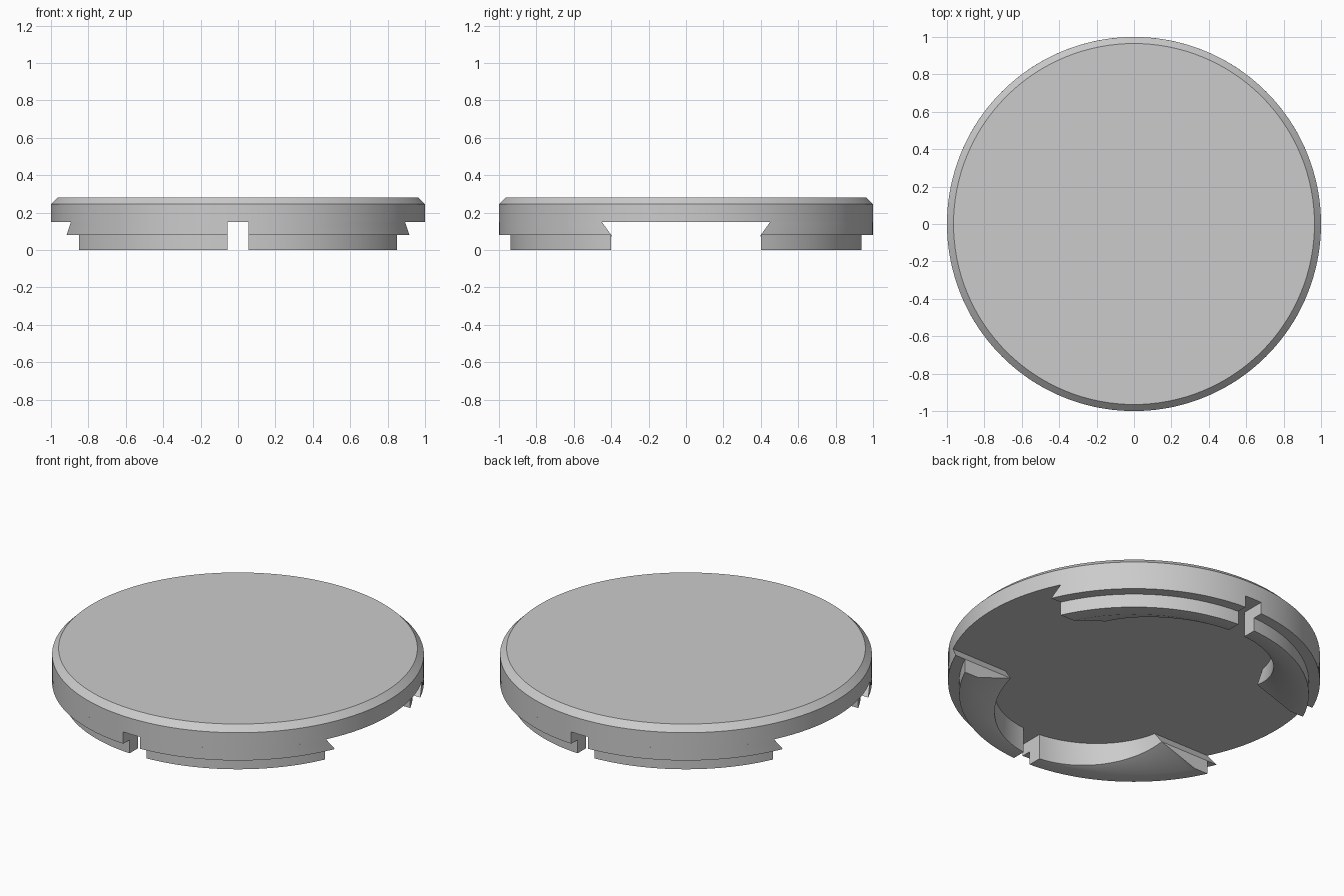
import bpy, bmesh, math

cube = bpy.data.objects.get("Cube")
if cube:
    bpy.data.objects.remove(cube, do_unlink=True)

grey = bpy.data.materials.new("plain_grey")
grey.use_nodes = True
COLOUR = (0.6, 0.6, 0.6, 1)
grey.diffuse_color = COLOUR
grey.node_tree.nodes["Principled BSDF"].inputs["Base Color"].default_value = COLOUR

SEAT, STEP = 0.15, 0.08       # underside of the cover, ledge of the feet
INNER, BULGE = 0.86, 0.196    # inner radius of a foot, how far its free end thickens
SWEEP = 0.925                 # angle from the slot to the free end


def finish(bm, name):
    bmesh.ops.recalc_face_normals(bm, faces=bm.faces)
    mesh = bpy.data.meshes.new(name)
    bm.to_mesh(mesh)
    bm.free()
    mesh.materials.append(grey)
    obj = bpy.data.objects.new(name, mesh)
    bpy.context.collection.objects.link(obj)
    bpy.ops.object.select_all(action="DESELECT")
    obj.select_set(True)
    bpy.context.view_layer.objects.active = obj
    bpy.ops.object.shade_smooth_by_angle(angle=math.radians(25))
    return obj


# Round cover with a chamfered rim
def make_cover(sides=128):
    bm = bmesh.new()
    rings = []
    for r, z in ((1, SEAT), (1, 0.245), (0.965, 0.28)):
        rings.append(bmesh.ops.create_circle(bm, segments=sides, radius=r)["verts"])
        for v in rings[-1]:
            v.co.z = z
    for low, high in zip(rings, rings[1:]):
        for i in range(sides):
            j = (i + 1) % sides
            bm.faces.new((low[i], low[j], high[j], high[i]))
    bm.faces.new(rings[0])
    bm.faces.new(rings[-1])
    return finish(bm, "cover")


def inner_radius(angle):
    return INNER - BULGE * (angle / SWEEP) ** 2


# One stepped foot: a section swept from the slot to the undercut free end
def make_foot(name, sx, sy, steps=32):
    slot, free_y, undercut_y = 0.055, 0.40, 0.45
    outline = [(1, SEAT, undercut_y), (1, STEP, free_y), (0.94, STEP, free_y),
               (0.94, 0, free_y), (INNER, 0, free_y)]
    bm = bmesh.new()
    sections = []
    for i in range(steps + 1):
        t = i / steps
        points = []
        for r, z, y_end in outline:
            start, end = math.asin(slot / r), math.acos(y_end / r)
            points.append((start + (end - start) * t, r, z))
        for end, top in ((SWEEP, False), (0.86, True)):
            start = slot / INNER
            a = start + (end - start) * t
            r = inner_radius(a)
            z = SEAT if top else STEP * (INNER - r) / BULGE
            points.append((a, r, z))
        sections.append([bm.verts.new((sx * r * math.sin(a), sy * r * math.cos(a), z))
                         for a, r, z in points])
    count = len(sections[0])
    for s, e in zip(sections, sections[1:]):
        for i in range(count):
            j = (i + 1) % count
            bm.faces.new((s[i], s[j], e[j], e[i]))
    bm.faces.new(sections[0])
    tip = sections[-1]
    bm.faces.new([tip[i] for i in (0, 1, 2, 5, 6)])   # undercut face
    bm.faces.new(tip[2:6])                            # upright face below it
    return finish(bm, name)


make_cover()
for front, sy in (("front", -1), ("back", 1)):
    for side, sx in (("left", 1), ("right", -1)):
        make_foot(f"{front}_{side}_foot", sx, sy)
